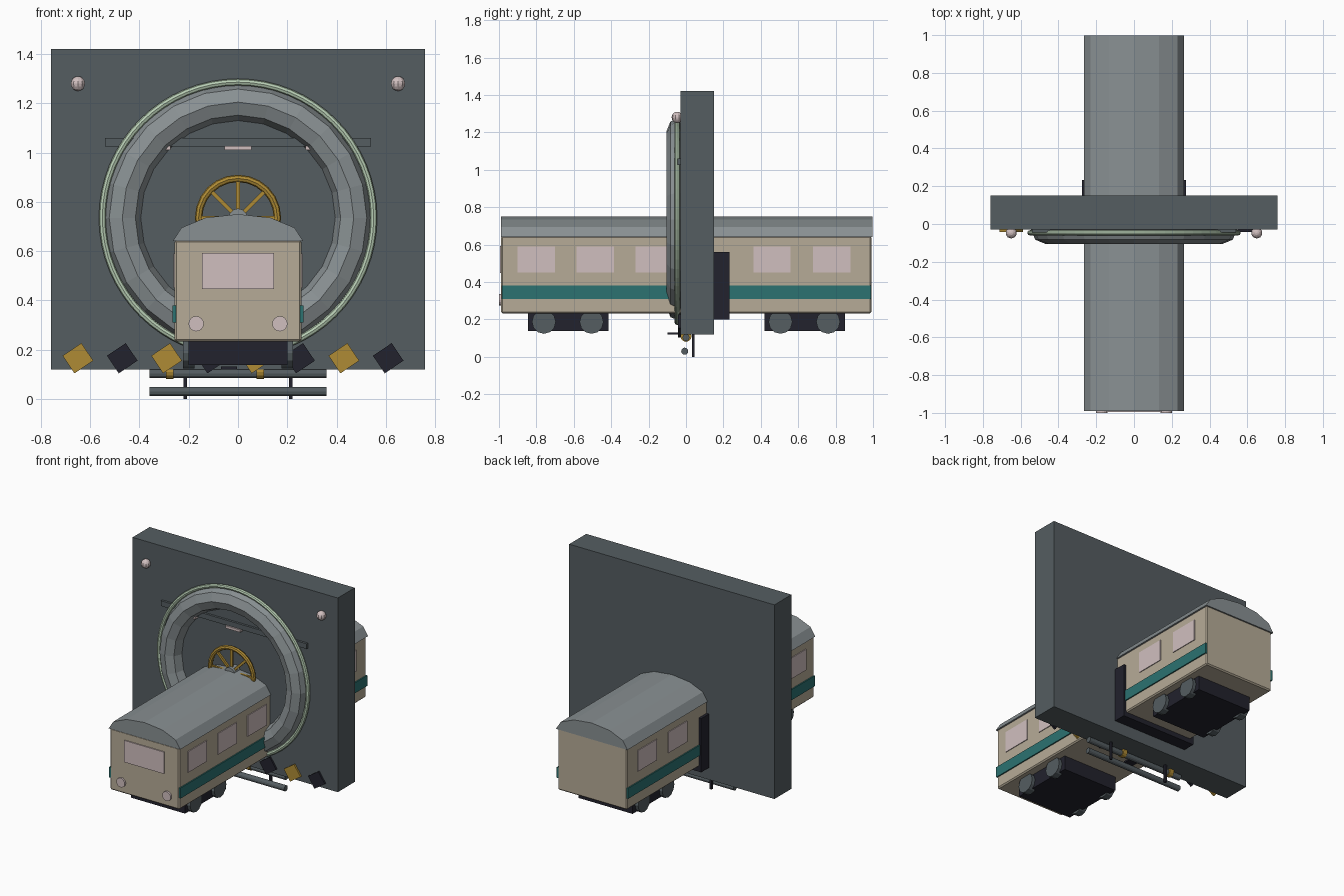
import bpy, math
from mathutils import Matrix

if "Cube" in bpy.data.objects:
    bpy.data.objects.remove(bpy.data.objects["Cube"])


def material(name, r, g, b):
    m = bpy.data.materials.new(name)
    m.use_nodes = True
    m.diffuse_color = (r, g, b, 1)
    m.node_tree.nodes["Principled BSDF"].inputs["Base Color"].default_value = (r, g, b, 1)
    return m


SLATE = material("slate", 0.09, 0.11, 0.12)
GREY = material("steel grey", 0.25, 0.28, 0.29)
CREAM = material("cream", 0.47, 0.41, 0.31)
TEAL = material("teal", 0.025, 0.17, 0.165)
GLASS = material("pale pink glass", 0.63, 0.52, 0.52)
YELLOW = material("ochre", 0.43, 0.26, 0.035)
BLACK = material("blue black", 0.016, 0.016, 0.026)
GREEN = material("pale green", 0.48, 0.62, 0.46)


def finish(name, mat):
    ob = bpy.context.object
    ob.name = name
    ob.data.materials.append(mat)
    return ob


def box(name, mat, x, y, z, tilt=0):
    """Box from (low, high) ranges, tilted about y."""
    mid = [(a + b) / 2 for a, b in (x, y, z)]
    bpy.ops.mesh.primitive_cube_add(size=1, location=mid, rotation=(0, tilt, 0))
    ob = finish(name, mat)
    ob.data.transform(Matrix.Diagonal([b - a for a, b in (x, y, z)] + [1]))
    return ob


def rod(name, mat, axis, centre, radius, length, sides=12):
    rot = (0, math.pi / 2, 0) if axis == "x" else (math.pi / 2, 0, 0)
    bpy.ops.mesh.primitive_cylinder_add(vertices=sides, radius=radius, depth=length,
                                        location=centre, rotation=rot)
    return finish(name, mat)


def ring(name, mat, y, major, minor, segs, sides):
    bpy.ops.mesh.primitive_torus_add(major_radius=major, minor_radius=minor,
                                     major_segments=segs, minor_segments=sides,
                                     location=(0, y, HUB_Z), rotation=(math.pi / 2, 0, 0))
    return finish(name, mat)


HUB_Z = 0.735

# Wall with round portal
box("wall", SLATE, (-0.76, 0.76), (-0.03, 0.15), (0.12, 1.42))
ring("portal_ring", GREY, -0.03, 0.47, 0.075, 24, 8)
ring("portal_glow", GREEN, -0.047, 0.551, 0.014, 64, 8)
box("header_bar", SLATE, (-0.54, 0.54), (-0.045, -0.03), (1.025, 1.06))
for i in (-1, 0, 1):
    box("header_lamp", GLASS, (i * 0.33 - 0.055, i * 0.33 + 0.055), (-0.055, -0.03), (1.01, 1.027))
for s in (-1, 1):
    bpy.ops.mesh.primitive_uv_sphere_add(segments=10, ring_count=8, radius=0.03,
                                         location=(s * 0.65, -0.047, 1.28))
    finish("wall_lamp", GLASS)

# Hazard tiles along the foot of the wall
for i in range(8):
    x = -0.65 + i * 0.18
    box("hazard_tile", BLACK if i % 2 else YELLOW, (x - 0.046, x + 0.046),
        (-0.042, -0.028), (0.122, 0.208), math.radians(-34))

# Spoked hand wheel
ring("hand_wheel_rim", YELLOW, -0.065, 0.16, 0.015, 24, 8)
for i in range(4):
    box("hand_wheel_spoke", YELLOW, (-0.155, 0.155), (-0.072, -0.058),
        (HUB_Z - 0.008, HUB_Z + 0.008), i * math.pi / 4)
rod("hand_wheel_hub", GREY, "y", (0, -0.06, HUB_Z), 0.038, 0.06)

# Carriage body
body = box("carriage_body", CREAM, (-0.257, 0.257), (-0.988, 0.992), (0.232, 0.645))
bevel = body.modifiers.new("soft_edges", "BEVEL")
bevel.width = 0.008
bevel.segments = 1

# Arched roof: half-ellipse profile extruded along the carriage
arc = [(0.265 * math.cos(i * math.pi / 6), 0.64 + 0.11 * math.sin(i * math.pi / 6))
       for i in range(7)]
n = len(arc)
verts = [(x, y, z) for y in (-0.99, 0.998) for x, z in arc]
faces = [(i, i + n, (i + 1) % n + n, (i + 1) % n) for i in range(n)]
faces += [tuple(range(n)), tuple(reversed(range(n, 2 * n)))]
mesh = bpy.data.meshes.new("carriage_roof")
mesh.from_pydata(verts, [], faces)
mesh.materials.append(GREY)
roof = bpy.data.objects.new("carriage_roof", mesh)
bpy.context.collection.objects.link(roof)

# Side stripes, windows and wheels
for s in (-1, 1):
    side = sorted((s * 0.25, s * 0.265))
    box("side_stripe", TEAL, side, (-0.985, 0.99), (0.31, 0.38))
    for y in (-0.90, -0.585, -0.27, 0.36, 0.68):
        box("side_window", GLASS, sorted((s * 0.25, s * 0.262)), (y, y + 0.2), (0.45, 0.59))
    for y in (-0.76, -0.505, 0.505, 0.76):
        rod("carriage_wheel", SLATE, "x", (s * 0.2, y, 0.187), 0.064, 0.045)
    rod("headlight", GLASS, "y", (s * 0.17, -0.99, 0.305), 0.031, 0.02, 16)
box("windscreen", GLASS, (-0.147, 0.147), (-0.995, -0.985), (0.447, 0.593))

# Bogies and rear gangway frame
for y in (-0.845, 0.42):
    box("bogie", BLACK, (-0.2, 0.2), (y, y + 0.43), (0.138, 0.235))
box("gangway_frame", BLACK, (-0.275, 0.275), (0.15, 0.232), (0.2, 0.56))

# Pipes, clamps and hangers below the wall
rod("upper_pipe", SLATE, "x", (0, 0, 0.103), 0.019, 0.72)
rod("lower_pipe", SLATE, "x", (0, -0.007, 0.03), 0.019, 0.72)
for x in (-0.277, 0.09):
    rod("pipe_clamp", YELLOW, "x", (x, 0, 0.11), 0.03, 0.03)
for x in (-0.215, 0.215):
    box("pipe_hanger", BLACK, (x - 0.007, x + 0.007), (0.032, 0.046), (0, 0.13))
box("latch_plate", BLACK, (-0.07, -0.005), (-0.1, -0.02), (0.12, 0.131))
